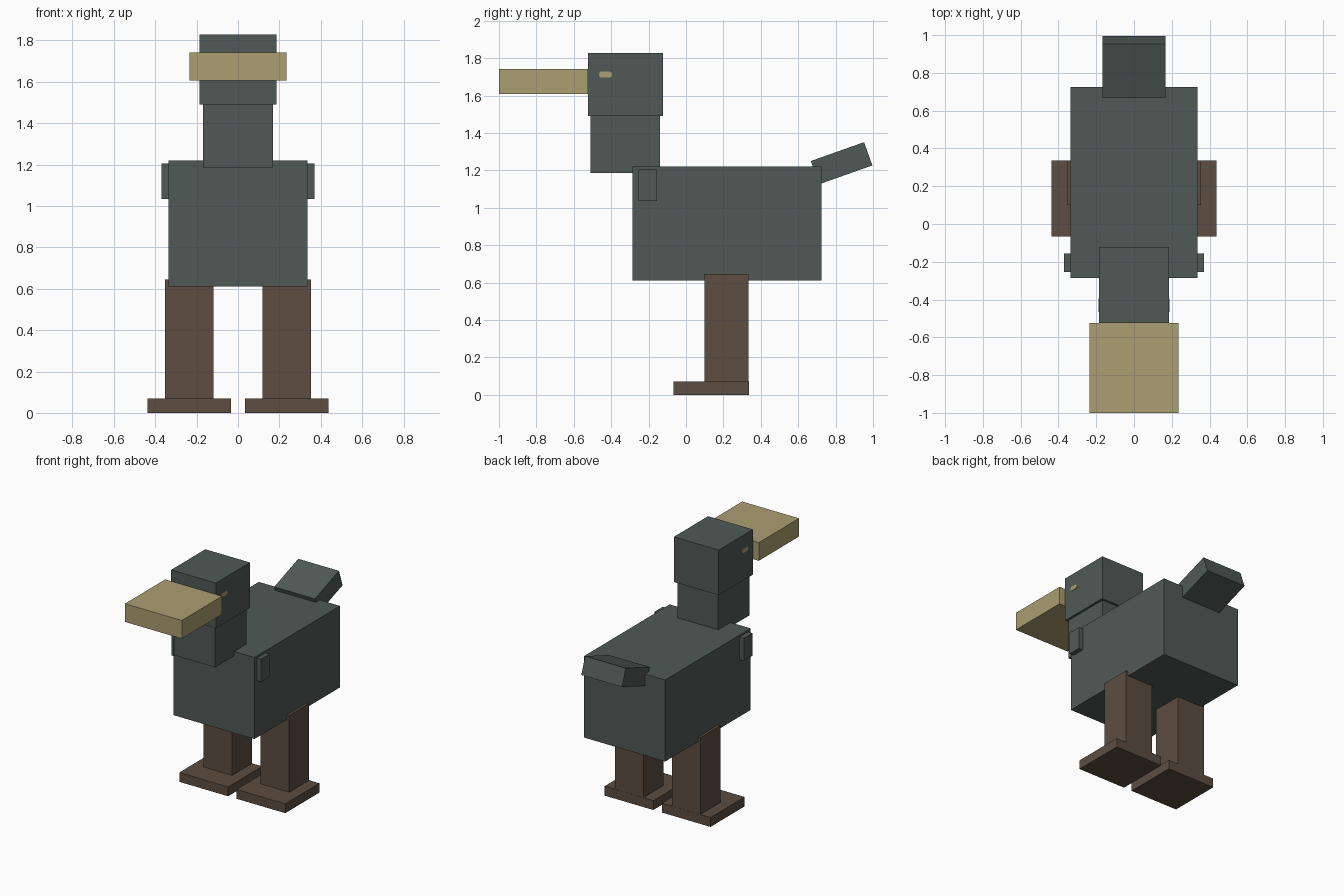
import bpy, bmesh, math
from mathutils import Matrix, Vector

cube = bpy.data.objects.get("Cube")
if cube:
    bpy.data.objects.remove(cube, do_unlink=True)


def material(name, rgb):
    m = bpy.data.materials.new(name)
    m.use_nodes = True
    m.diffuse_color = (*rgb, 1)
    m.node_tree.nodes["Principled BSDF"].inputs["Base Color"].default_value = (*rgb, 1)
    return m


plumage = material("slate_green", (0.078, 0.102, 0.093))
straw = material("straw_yellow", (0.407, 0.342, 0.165))
brown = material("leg_brown", (0.109, 0.074, 0.052))


def finish(name, bm, mat):
    bmesh.ops.recalc_face_normals(bm, faces=bm.faces)
    mesh = bpy.data.meshes.new(name)
    bm.to_mesh(mesh)
    bm.free()
    mesh.materials.append(mat)
    obj = bpy.data.objects.new(name, mesh)
    bpy.context.collection.objects.link(obj)
    return obj


def box(name, x, y, z, mat, tilt=0):
    """Box spanning the given (min, max) ranges, tilted about x."""
    spans = (x, y, z)
    centre = Vector([sum(s) / 2 for s in spans])
    size = Vector([s[1] - s[0] for s in spans])
    bm = bmesh.new()
    bmesh.ops.create_cube(bm, size=1, matrix=Matrix.Diagonal((*size, 1)))
    obj = finish(name, bm, mat)
    obj.location = centre
    obj.rotation_euler.x = tilt
    return obj


def eye(name, side):
    """Thin pill-shaped plate on the side of the head."""
    bm = bmesh.new()
    verts = []
    for i in range(12):
        a = math.tau * (i + 0.5) / 12
        y = 0.017 * math.cos(a) + math.copysign(0.019, math.cos(a))
        verts.append(bm.verts.new((side * 0.182, y - 0.43, 1.712 + 0.017 * math.sin(a))))
    face = bm.faces.new(verts)
    top = bmesh.ops.extrude_face_region(bm, geom=[face])["geom"]
    moved = [v for v in top if isinstance(v, bmesh.types.BMVert)]
    bmesh.ops.translate(bm, verts=moved, vec=(side * 0.006, 0, 0))
    return finish(name, bm, straw)


# Body, neck, head and beak
box("body", (-0.335, 0.335), (-0.285, 0.725), (0.61, 1.22), plumage)
box("neck", (-0.168, 0.168), (-0.51, -0.14), (1.187, 1.495), plumage)
box("head", (-0.185, 0.185), (-0.525, -0.122), (1.49, 1.828), plumage)
box("beak", (-0.235, 0.235), (-1.0, -0.525), (1.607, 1.743), straw)

# Raised tail
box("tail", (-0.168, 0.168), (0.681, 0.983), (1.172, 1.304), plumage, math.radians(19.5))

# Paired parts
for label, side in (("left", 1), ("right", -1)):
    def span(a, b):
        return tuple(sorted((side * a, side * b)))
    box(label + "_wing_stub", span(0.3, 0.37), (-0.255, -0.155), (1.035, 1.205), plumage)
    box(label + "_leg", span(0.118, 0.354), (0.1, 0.335), (0.06, 0.645), brown)
    box(label + "_foot", span(0.035, 0.438), (-0.067, 0.336), (0, 0.07), brown)
    eye(label + "_eye", side)
